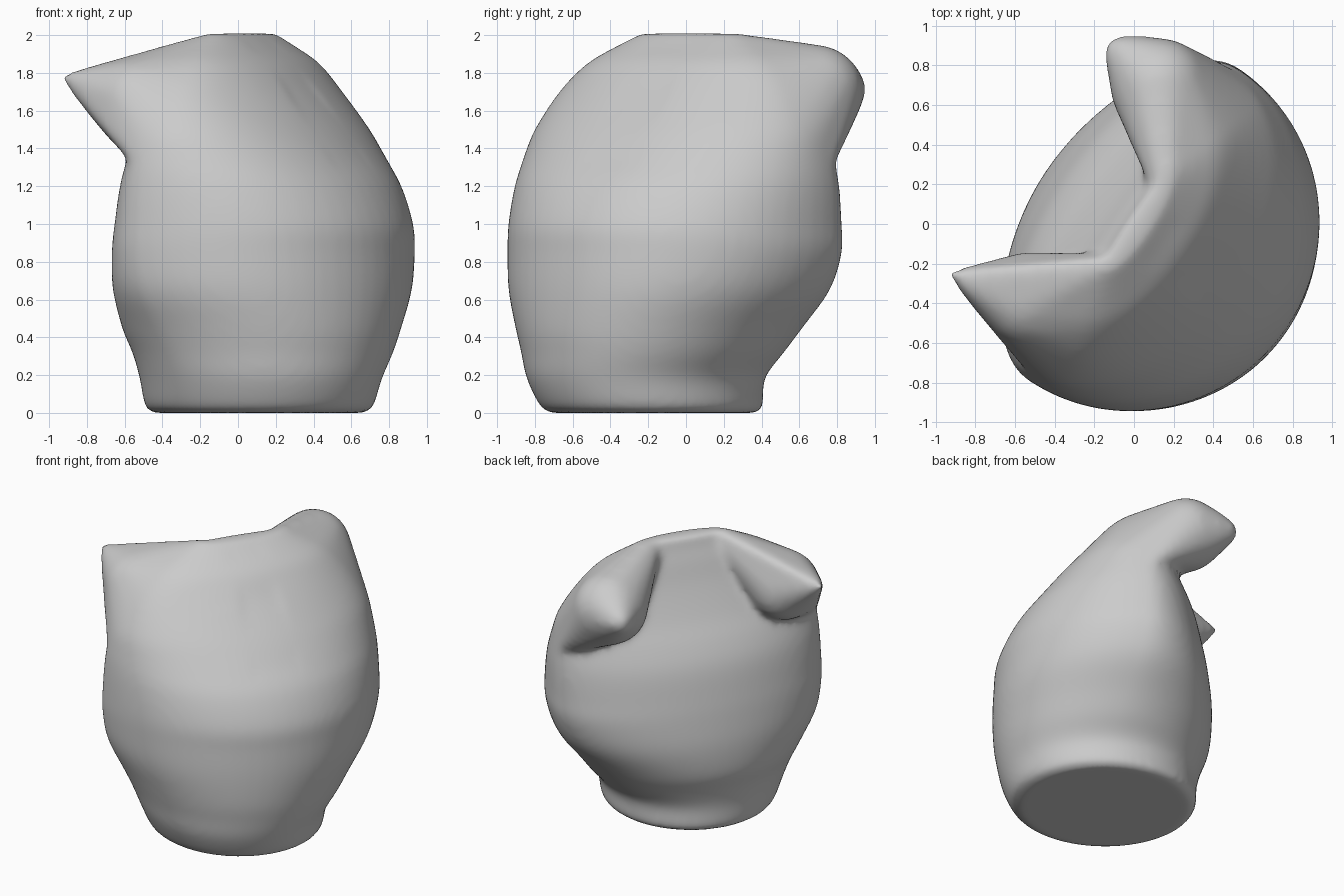
import bpy, bmesh, math
from mathutils import Vector, Matrix

if "Cube" in bpy.data.objects:
    bpy.data.objects.remove(bpy.data.objects["Cube"])

# face direction U (towards -x, +y) and sideways direction V (towards +x, +y)
U = Vector((-0.83, 0.56, 0)).normalized()
V = Vector((U.y, -U.x, 0))

# body cross-sections: z, centre x, centre y, back depth, +V half width, -V half width, front depth
SECTIONS = [
    (0.00, .11, -.17, .56, .53, .53, .56), (0.03, .11, -.175, .62, .57, .58, .61),
    (0.18, .11, -.20, .67, .61, .63, .63), (0.32, .09, -.15, .75, .69, .71, .62),
    (0.45, .06, -.11, .82, .77, .78, .62), (0.65, .02, -.03, .91, .88, .91, .55),
    (0.85, 0, 0, .935, .94, .95, .49), (1.00, 0, 0, .92, .945, .95, .46),
    (1.20, 0, 0, .83, .94, .94, .41), (1.35, 0, 0, .71, .92, .92, .34),
    (1.50, 0, 0, .59, .89, .88, .25), (1.70, 0, 0, .41, .78, .76, .15),
    (1.85, 0, 0, .29, .64, .60, .09), (1.94, 0, 0, .17, .48, .43, .05),
    (2.01, 0, 0, .08, .33, .28, .03)]

# horns: x, y, z, radius from root to tip
HORNS = {
    -1: [(-.53, -.38, 1.64, .24), (-.66, -.345, 1.68, .165),
         (-.80, -.295, 1.735, .09), (-.915, -.255, 1.775, .02)],
    1: [(.13, .69, 1.70, .25), (.04, .775, 1.71, .175), (-.06, .86, 1.72, .09)]}


def spline(rows, steps):
    """Smoothly interpolate rows of numbers."""
    out = []
    for i in range(len(rows) - 1):
        p = [rows[max(0, min(len(rows) - 1, i + k))] for k in (-1, 0, 1, 2)]
        for s in range(steps):
            t = s / steps
            out.append([b + .5 * t * (c - a + t * (2*a - 5*b + 4*c - d + t * (3*(b - c) + d - a)))
                        for a, b, c, d in zip(*p)])
    return out + [list(rows[-1])]


def ball(bm, x, y, z, r, sub=3):
    bmesh.ops.create_icosphere(bm, subdivisions=sub, radius=r,
                               matrix=Matrix.Translation((x, y, z)))


bm = bmesh.new()

# body: D-shaped loft
N = 64
rings = []
for z, cx, cy, back, plus, minus, front in spline(SECTIONS, 4):
    ring = []
    for k in range(N):
        c, s = math.cos(2 * math.pi * k / N), math.sin(2 * math.pi * k / N)
        p = Vector((cx, cy, z)) + U * c * (front if c > 0 else back) + V * s * (plus if s > 0 else minus)
        ring.append(bm.verts.new(p))
    rings.append(ring)
for r0, r1 in zip(rings, rings[1:]):
    for k in range(N):
        j = (k + 1) % N
        bm.faces.new((r0[k], r0[j], r1[j], r1[k]))
bm.faces.new(rings[0])
bm.faces.new(rings[-1])
bmesh.ops.recalc_face_normals(bm, faces=bm.faces[:])
shell = [v.co.copy() for ring in rings for v in ring]

for side, path in HORNS.items():
    # horn: hull wrapping the horn balls and the back of the shoulder
    hb = bmesh.new()
    for row in path:
        ball(hb, *row)
    for p in shell:
        if p.z > 1.26 and p.dot(V) * side > .12 and p.dot(U) < .02:
            hb.verts.new(p)
    res = bmesh.ops.convex_hull(hb, input=hb.verts[:])
    hull_faces = {g for g in res['geom'] if isinstance(g, bmesh.types.BMFace)}
    bmesh.ops.delete(hb, geom=[f for f in hb.faces if f not in hull_faces], context='FACES')
    loose = [v for v in hb.verts if not v.link_faces]
    bmesh.ops.delete(hb, geom=loose, context='VERTS')
    bmesh.ops.recalc_face_normals(hb, faces=hb.faces[:])
    tmp = bpy.data.meshes.new("tmp")
    hb.to_mesh(tmp)
    hb.free()
    bm.from_mesh(tmp)
    bpy.data.meshes.remove(tmp)

me = bpy.data.meshes.new("horned_body")
bm.to_mesh(me)
bm.free()
body = bpy.data.objects.new("horned_body", me)
bpy.context.collection.objects.link(body)

# fuse into one soft skin
rm = body.modifiers.new("fuse", 'REMESH')
rm.mode = 'VOXEL'
rm.voxel_size = .022
rm.use_smooth_shade = True
sm = body.modifiers.new("soften", 'SMOOTH')
sm.factor = .5
sm.iterations = 16
